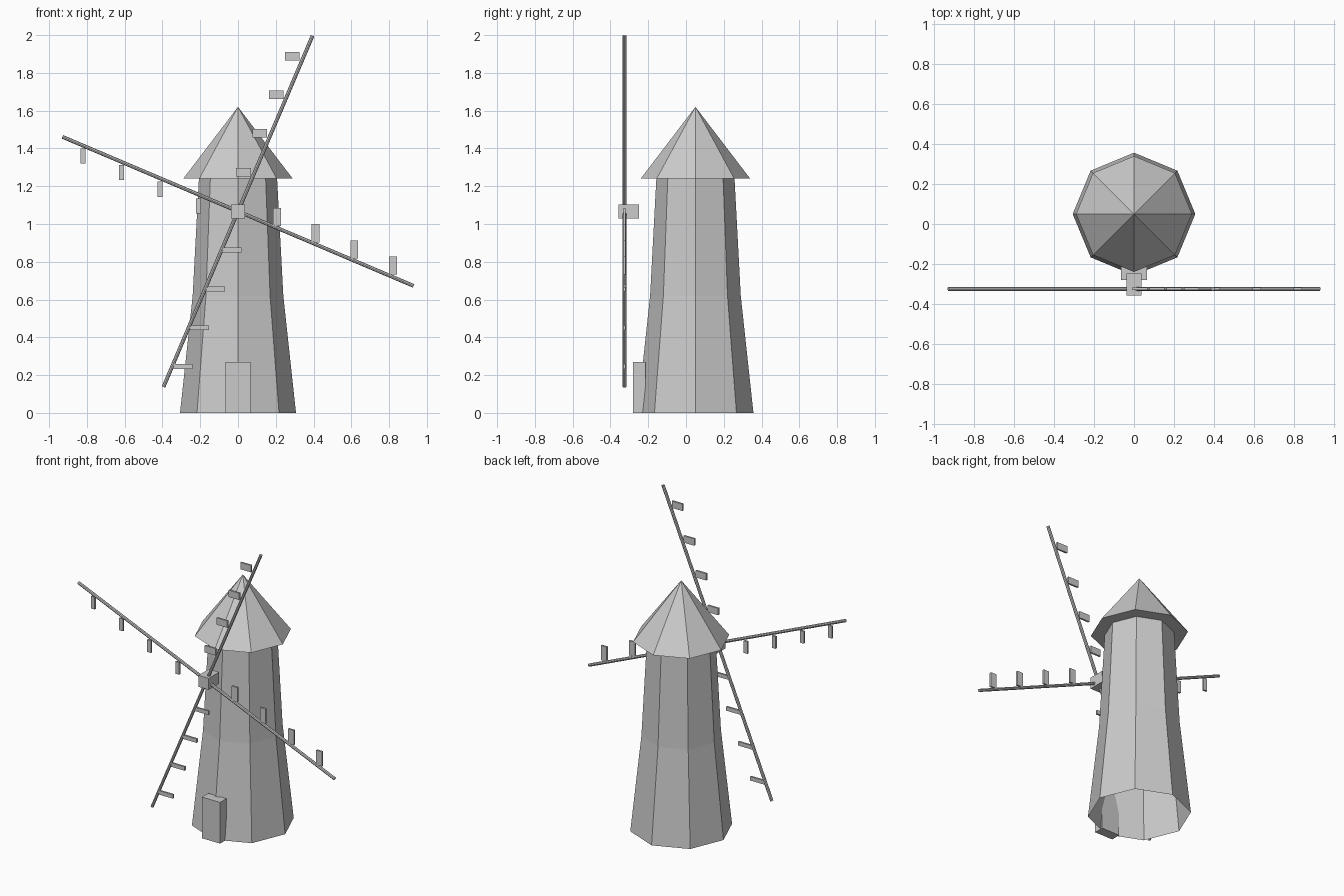
import bpy, bmesh, math
from mathutils import Vector, Matrix

if "Cube" in bpy.data.objects:
    bpy.data.objects.remove(bpy.data.objects["Cube"])

SIDES = 8
CENTRE_Y = 0.05
HUB = Vector((0, -0.325, 1.067))


def finish(name, bm):
    bmesh.ops.recalc_face_normals(bm, faces=bm.faces)
    mesh = bpy.data.meshes.new(name)
    bm.to_mesh(mesh)
    bm.free()
    obj = bpy.data.objects.new(name, mesh)
    bpy.context.collection.objects.link(obj)
    return obj


def box(name, centre, size):
    bm = bmesh.new()
    bmesh.ops.create_cube(bm, size=1, matrix=Matrix.Translation(centre) @ Matrix.Diagonal((*size, 1)))
    return finish(name, bm)


def lathe(name, profile):
    """Turn (radius, z) points into an open-bottomed eight-sided shell."""
    bm = bmesh.new()
    rings = []
    for r, z in profile:
        if r == 0:
            rings.append([bm.verts.new((0, CENTRE_Y, z))] * SIDES)
            continue
        rings.append([bm.verts.new((r * math.cos(math.tau * i / SIDES),
                                    CENTRE_Y + r * math.sin(math.tau * i / SIDES), z))
                      for i in range(SIDES)])
    for a, b in zip(rings, rings[1:]):
        for i in range(SIDES):
            j = (i + 1) % SIDES
            bm.faces.new(list(dict.fromkeys((a[i], a[j], b[j], b[i]))))
    return finish(name, bm)


# Tapered tower with overhanging pointed roof
lathe("tower_and_roof", [(0.307, 0), (0.24, 0.62), (0.207, 1.24), (0.29, 1.24), (0, 1.62)])

# Door and sail hub
box("door", (0, -0.2475, 0.135), (0.132, 0.065, 0.27))
box("hub", (0, -0.303, 1.067), (0.075, 0.108, 0.075))

# Two crossed sail spars
for name, degrees in (("spar_wide", -23), ("spar_tall", 67)):
    a = math.radians(degrees)
    direction = Vector((math.cos(a), 0, math.sin(a)))
    bm = bmesh.new()
    bmesh.ops.create_cone(bm, cap_ends=True, segments=8, radius1=0.01, radius2=0.01, depth=2.02,
                          matrix=Matrix.Translation(HUB) @ direction.to_track_quat('Z', 'Y').to_matrix().to_4x4())
    finish(name, bm)

# Slats along each arm: innermost centre, step outward, width and height
ARMS = {
    "upper": ((0.029, 1.275), (0.0863, 0.2047), (0.077, 0.045)),
    "left": ((-0.209, 1.096), (-0.204, 0.088), (0.028, 0.08)),
    "lower": ((-0.032, 0.862), (-0.0863, -0.2057), (0.1, 0.026)),
    "right": ((0.206, 1.037), (0.2047, -0.0857), (0.042, 0.096)),
}
for arm, (start, step, size) in ARMS.items():
    for k in range(4):
        box(f"{arm}_slat_{k + 1}", (start[0] + k * step[0], HUB.y, start[1] + k * step[1]),
            (size[0], 0.012, size[1]))
